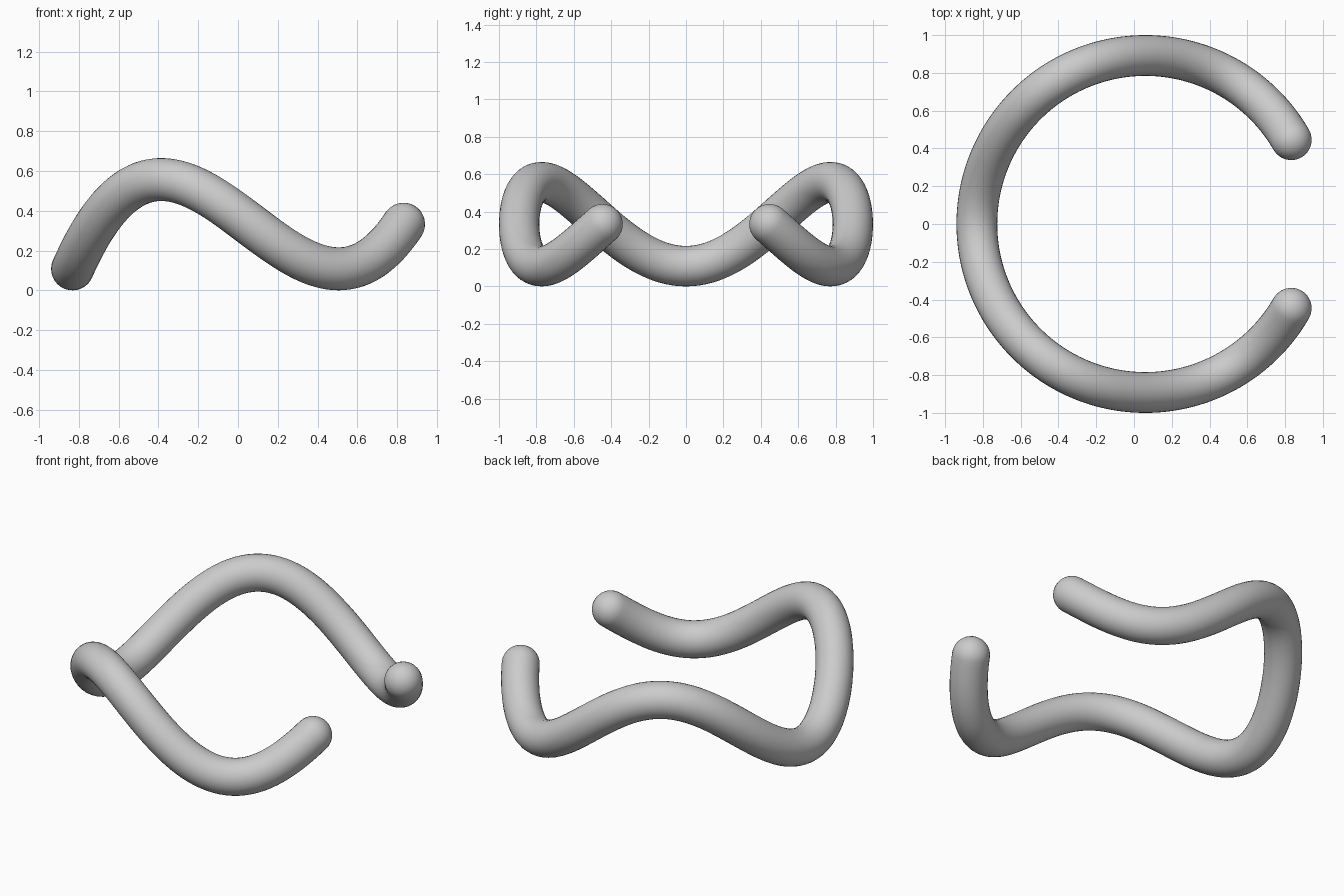
import bpy, bmesh
from math import sin, cos, pi, radians
from mathutils import Vector

cube = bpy.data.objects.get("Cube")
if cube:
    bpy.data.objects.remove(cube)

RING, TUBE, WAVE, MID = 0.892, 0.108, 0.2245, 0.3325
CENTRE_X = 0.06
STEPS, SIDES, CAP = 160, 32, 8
START, END = radians(30), radians(330)


def frame(a):
    """Centre, tangent and two cross-section axes of the wavy ring."""
    out = Vector((cos(a), sin(a), 0))
    centre = out * RING + Vector((CENTRE_X, 0, MID + WAVE * cos(3 * a)))
    along = Vector((-RING * sin(a), RING * cos(a), -3 * WAVE * sin(3 * a))).normalized()
    return centre, along, out, along.cross(out)


# Stations along the tube: angle, shift along the tangent, radius
quarter = [i / CAP * pi / 2 for i in range(1, CAP)]
stations = [(START, -TUBE * cos(q), TUBE * sin(q)) for q in quarter]
stations += [(START + (END - START) * i / STEPS, 0, TUBE) for i in range(STEPS + 1)]
stations += [(END, TUBE * cos(q), TUBE * sin(q)) for q in reversed(quarter)]

bm = bmesh.new()
rings = []
for angle, shift, radius in stations:
    centre, along, out, up = frame(angle)
    rings.append([bm.verts.new(centre + along * shift
                               + (out * cos(t) + up * sin(t)) * radius)
                  for t in (2 * pi * k / SIDES for k in range(SIDES))])

# Tube wall
for a, b in zip(rings, rings[1:]):
    for k in range(SIDES):
        n = (k + 1) % SIDES
        bm.faces.new((a[k], a[n], b[n], b[k]))

# Rounded tips
for ring, angle, side in ((rings[0], START, -1), (rings[-1], END, 1)):
    centre, along, _, _ = frame(angle)
    tip = bm.verts.new(centre + along * TUBE * side)
    for k in range(SIDES):
        bm.faces.new((ring[k], ring[(k + 1) % SIDES], tip))

bmesh.ops.recalc_face_normals(bm, faces=bm.faces)
for face in bm.faces:
    face.smooth = True
mesh = bpy.data.meshes.new("wavy_open_ring")
bm.to_mesh(mesh)
bm.free()

# Plain grey finish
grey = bpy.data.materials.new("grey")
grey.use_nodes = True
colour = (0.6, 0.6, 0.6, 1)
grey.diffuse_color = colour
grey.node_tree.nodes["Principled BSDF"].inputs["Base Color"].default_value = colour
mesh.materials.append(grey)

ring_object = bpy.data.objects.new("wavy_open_ring", mesh)
bpy.context.collection.objects.link(ring_object)
